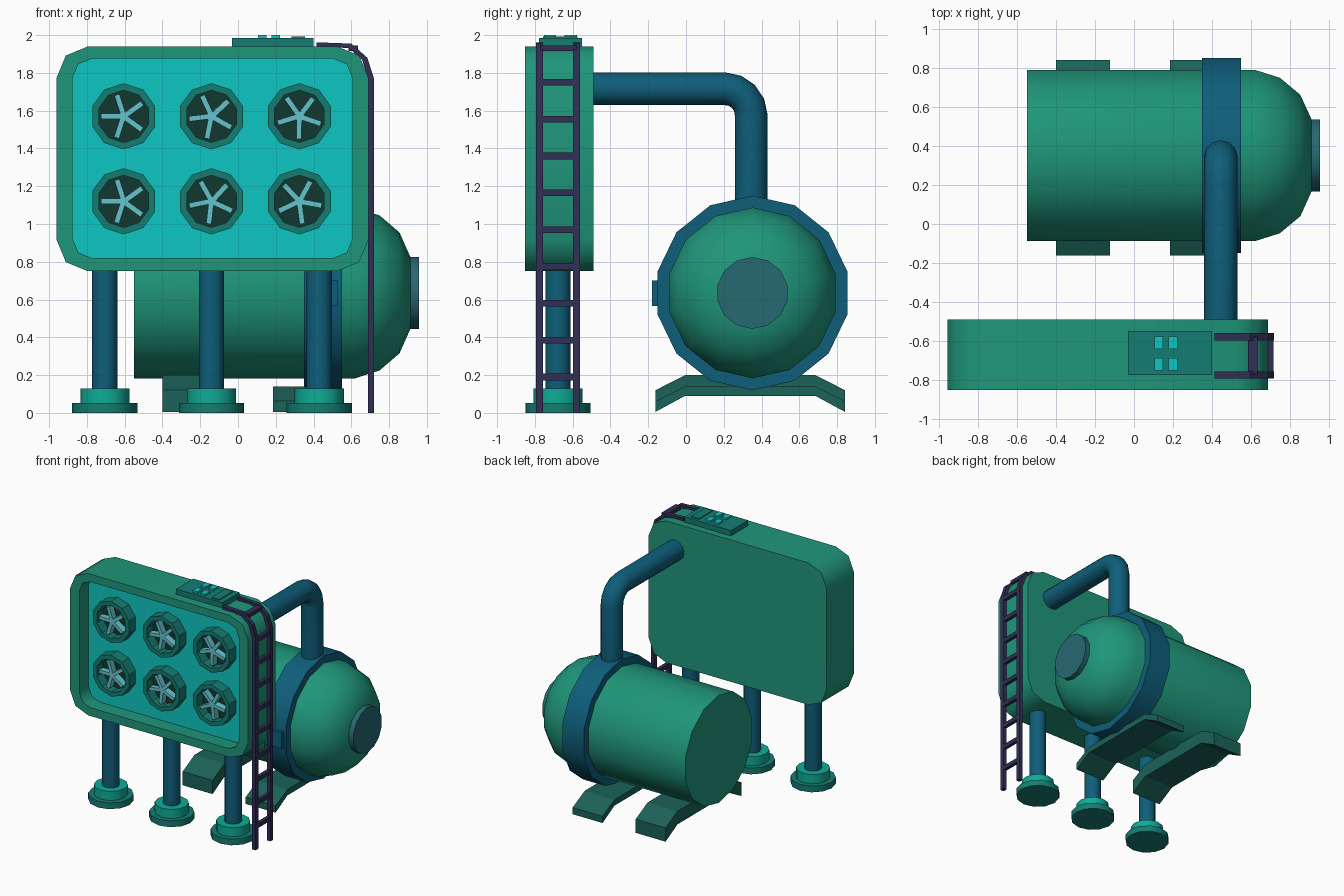
import bpy, bmesh, math
from mathutils import Vector

if "Cube" in bpy.data.objects:
    bpy.data.objects.remove(bpy.data.objects["Cube"])


def material(name, r, g, b):
    def lin(c):
        c /= 255
        return c / 12.92 if c < 0.04 else ((c + 0.055) / 1.055) ** 2.4
    m = bpy.data.materials.new(name)
    m.diffuse_color = (lin(r), lin(g), lin(b), 1)
    m.use_nodes = True
    m.node_tree.nodes["Principled BSDF"].inputs["Base Color"].default_value = m.diffuse_color
    return m


GREEN = material("green", 31, 150, 122)
CYAN = material("cyan", 13, 198, 194)
BLUE = material("blue", 14, 94, 122)
TEAL = material("teal", 20, 125, 114)
MINT = material("mint", 14, 172, 150)
DARK = material("dark_green", 18, 55, 48)
SADDLE = material("saddle_green", 27, 98, 88)
PLUM = material("plum", 48, 46, 84)
BLADE = material("pale_blue", 100, 195, 205)
SLATE = material("slate", 38, 104, 114)


def finish(bm, name, *mats, angle=32):
    bmesh.ops.recalc_face_normals(bm, faces=bm.faces)
    me = bpy.data.meshes.new(name)
    bm.to_mesh(me)
    bm.free()
    for m in mats:
        me.materials.append(m)
    me.shade_smooth()
    me.set_sharp_from_angle(angle=math.radians(angle))
    ob = bpy.data.objects.new(name, me)
    bpy.context.collection.objects.link(ob)
    return ob


def bridge(bm, a, b):
    n = len(a)
    for i in range(n):
        j = (i + 1) % n
        bm.faces.new((a[i], a[j], b[j], b[i]))


def lathe(name, axis, centre, profile, n, mat, phase=0.0, closed=False):
    """Turn (radius, height) points around the x, y or z axis."""
    bm = bmesh.new()
    rings = []
    for r, h in profile:
        ring = []
        for i in range(n):
            a = phase + math.tau * i / n
            u, v = r * math.cos(a), r * math.sin(a)
            p = {"x": (h, u, v), "y": (u, h, v), "z": (u, v, h)}[axis]
            ring.append(bm.verts.new(Vector(p) + Vector(centre)))
        rings.append(ring)
    for a, b in zip(rings, rings[1:]):
        bridge(bm, a, b)
    if closed:
        bridge(bm, rings[-1], rings[0])
    else:
        bm.faces.new(rings[0])
        bm.faces.new(rings[-1])
    return finish(bm, name, mat)


def prism(name, pts, axis, lo, hi, mat, angle=32):
    """Extrude an outline along x (points are y,z) or y (points are x,z)."""
    bm = bmesh.new()
    loops = [[bm.verts.new((d, u, v) if axis == "x" else (u, d, v)) for u, v in pts] for d in (lo, hi)]
    bridge(bm, *loops)
    bm.faces.new(loops[0])
    bm.faces.new(loops[1])
    return finish(bm, name, mat, angle=angle)


def box(name, x0, x1, y0, y1, z0, z1, mat):
    return prism(name, [(x0, z0), (x1, z0), (x1, z1), (x0, z1)], "y", y0, y1, mat)


def rounded_rect(x0, x1, z0, z1, r, seg=2):
    pts = []
    for k, (cx, cz) in enumerate([(x1 - r, z1 - r), (x0 + r, z1 - r), (x0 + r, z0 + r), (x1 - r, z0 + r)]):
        for s in range(seg + 1):
            a = math.pi / 2 * (k + s / seg)
            pts.append((cx + r * math.cos(a), cz + r * math.sin(a)))
    return pts


# Fan housing: rounded box with a recessed cyan front
FLOOR = -0.73
bm = bmesh.new()
outer = rounded_rect(-0.96, 0.69, 0.75, 1.94, 0.165)
inner = rounded_rect(-0.875, 0.605, 0.82, 1.875, 0.1)
loops = [[bm.verts.new((x, y, z)) for x, z in pts]
         for pts, y in ((outer, -0.49), (outer, -0.853), (inner, -0.853), (inner, FLOOR))]
for a, b in zip(loops, loops[1:]):
    bridge(bm, a, b)
bm.faces.new(loops[0])
bm.faces.new(loops[-1]).material_index = 1
finish(bm, "fan_housing", GREEN, CYAN, angle=50)

# Six fans: shroud ring, dark backing, five pitched blades
for row, z in enumerate((1.57, 1.12)):
    for col, x in enumerate((-0.605, -0.14, 0.325)):
        c, tag = (x, 0, z), f"{row}_{col}"
        lathe(f"fan_ring_{tag}", "y", c, [(0.175, FLOOR + 0.01), (0.175, -0.82), (0.138, -0.82), (0.138, FLOOR + 0.01)],
              10, TEAL, math.pi / 2, closed=True)
        lathe(f"fan_backing_{tag}", "y", c, [(0.15, FLOOR + 0.005), (0.15, FLOOR - 0.008)], 10, DARK, math.pi / 2)
        bm = bmesh.new()
        turn = ((0, 0.12, 0.3), (0.0, 0.2, 0.45))[row][col] + math.pi
        for i in range(5):
            a = turn + math.tau * i / 5
            d, t = Vector((math.cos(a), 0, math.sin(a))), Vector((-math.sin(a), 0, math.cos(a)))
            ends = []
            for r in (0.0, 0.12):
                ends.append([bm.verts.new(Vector(c) + d * r + t * w + Vector((0, y, 0)))
                             for w, y in ((-0.015, -0.81), (0.013, -0.81), (0.015, -0.755), (-0.013, -0.755))])
            bridge(bm, *ends)
            bm.faces.new(ends[0])
            bm.faces.new(ends[1])
        finish(bm, f"fan_blades_{tag}", BLADE)

# Housing legs with stepped feet
for i, x in enumerate((-0.705, -0.14, 0.43)):
    c = (x, -0.678, 0)
    lathe(f"leg_{i}", "z", c, [(0.067, 0.1), (0.067, 0.78)], 12, BLUE)
    lathe(f"foot_collar_{i}", "z", c, [(0.13, 0.04), (0.13, 0.128)], 12, MINT)
    lathe(f"foot_plate_{i}", "z", c, [(0.173, 0), (0.173, 0.052)], 12, TEAL)

# Tank with domed end, end cap and band
TC, PH = (0, 0.352, 0.635), math.pi / 14
lathe("tank", "x", TC, [(0.452, -0.55), (0.452, 0.62), (0.41, 0.75), (0.32, 0.855), (0.185, 0.915)], 14, GREEN, PH)
lathe("tank_end_cap", "x", TC, [(0.19, 0.89), (0.19, 0.957)], 14, SLATE, PH)
lathe("tank_band", "x", TC, [(0.515, 0.35), (0.515, 0.55), (0.43, 0.55), (0.43, 0.35)], 14, BLUE, PH, closed=True)
box("band_clamp", 0.37, 0.53, -0.18, -0.12, 0.565, 0.70, BLUE)

# Tank saddles: the thinner one carries the band
for name, x0, top, end in (("rear_saddle", -0.40, 0.2, 0.12), ("band_saddle", 0.185, 0.14, 0.062)):
    half = [(0.502, 0.005), (0.502, end), (0.345, top)]
    pts = [(0.34 + u, v) for u, v in half] + [(0.34 - u, v) for u, v in reversed(half)]
    pts += [(-0.005, 0.09), (0.685, 0.09)]
    prism(name, pts, "x", x0, x0 + 0.277, SADDLE, angle=20)

# Pipe from the housing over to the band
cu = bpy.data.curves.new("pipe", "CURVE")
cu.dimensions, cu.bevel_depth, cu.bevel_resolution, cu.use_fill_caps = "3D", 0.086, 4, True
R, py, pz = 0.14, 0.345, 1.716
path = [(-0.52, pz)]
path += [(py - R + R * math.sin(a), pz - R + R * math.cos(a)) for a in (math.pi / 2 * k / 4 for k in range(5))]
path += [(py, 1.08)]
sp = cu.splines.new("POLY")
sp.points.add(len(path) - 1)
for p, (y, z) in zip(sp.points, path):
    p.co = (0.446, y, z, 1)
cu.materials.append(BLUE)
bpy.context.collection.objects.link(bpy.data.objects.new("pipe", cu))

# Ladder that bends over the housing's corner
rail = [(0.72, 0), (0.72, 1.77), (0.685, 1.88), (0.60, 1.955), (0.415, 1.962),
        (0.415, 1.938), (0.585, 1.932), (0.657, 1.87), (0.688, 1.765), (0.688, 0)]
for i, y in enumerate((-0.795, -0.598)):
    prism(f"ladder_rail_{i}", rail, "y", y, y + 0.037, PLUM, angle=20)
for i in range(9):
    z = 0.19 + 0.195 * i
    box(f"ladder_rung_{i}", 0.69, 0.718, -0.77, -0.58, z - 0.018, z + 0.018, PLUM)
box("ladder_top_rung", 0.585, 0.635, -0.77, -0.58, 1.915, 1.945, PLUM)

# Control box on top with four buttons and a slot cover
box("control_box", -0.032, 0.40, -0.777, -0.55, 1.93, 1.985, TEAL)
for i, x in enumerate((0.105, 0.178)):
    for j, y in enumerate((-0.643, -0.753)):
        box(f"button_{i}_{j}", x, x + 0.045, y, y + 0.065, 1.98, 2.0, CYAN)
box("slot_cover", 0.282, 0.355, -0.757, -0.575, 1.98, 1.992, TEAL)
